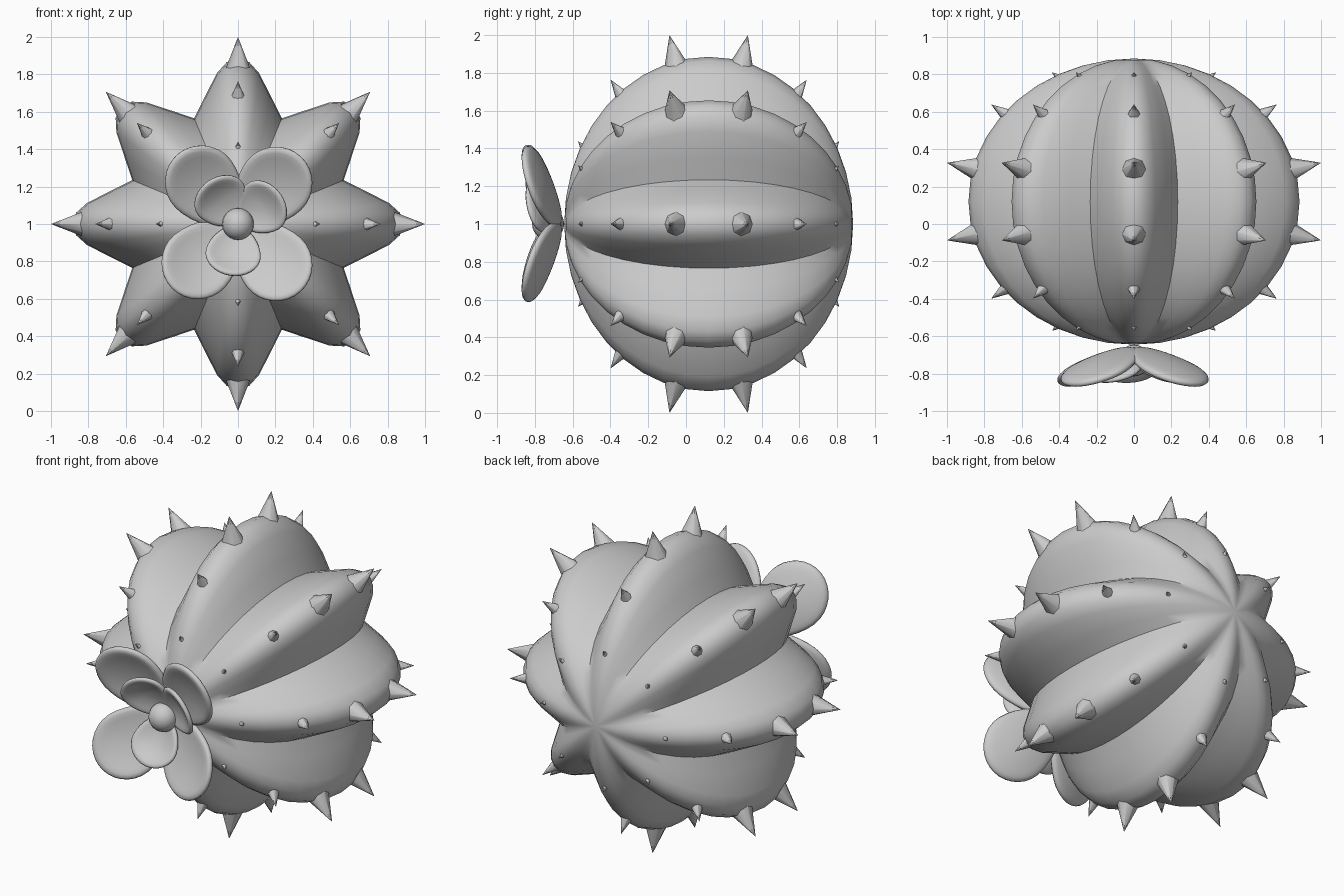
import bpy, bmesh
from math import sin, cos, pi, radians
from mathutils import Vector, Matrix

if "Cube" in bpy.data.objects:
    bpy.data.objects.remove(bpy.data.objects["Cube"])

CY, CZ = 0.12, 1.0          # body centre
RY = 0.765                  # half depth along y


def finish(bm, name, angle=45):
    bmesh.ops.recalc_face_normals(bm, faces=bm.faces)
    me = bpy.data.meshes.new(name)
    bm.to_mesh(me)
    bm.free()
    ob = bpy.data.objects.new(name, me)
    bpy.context.collection.objects.link(ob)
    bpy.ops.object.select_all(action='DESELECT')
    ob.select_set(True)
    bpy.context.view_layer.objects.active = ob
    bpy.ops.object.shade_smooth_by_angle(angle=radians(angle))
    return ob


# Ribbed body: star section swept pole to pole along y
half = [(4, .867), (8, .814), (15, .697)]
rib = [(0, .885)] + half + [(22.5, .612)] + [(45 - a, r) for a, r in reversed(half)]
section = [(radians(a + 45 * k), r) for k in range(8) for a, r in rib]
RINGS = 20
bm = bmesh.new()
rings = []
for i in range(1, RINGS):
    t = pi * i / RINGS
    rings.append([bm.verts.new((r * sin(t) * sin(a), CY - RY * cos(t), CZ + r * sin(t) * cos(a)))
                  for a, r in section])
front = bm.verts.new((0, CY - RY, CZ))
back = bm.verts.new((0, CY + RY, CZ))
n = len(section)
for j in range(n):
    k = (j + 1) % n
    bm.faces.new((front, rings[0][j], rings[0][k]))
    bm.faces.new((back, rings[-1][k], rings[-1][j]))
    for a, b in zip(rings, rings[1:]):
        bm.faces.new((a[j], b[j], b[k], a[k]))
finish(bm, "cactus_body", 50)

# Spines: three sizes, mirrored front and back on every rib
bm = bmesh.new()
for base, tip, rad in [((.165, .80), (.207, .998), .078),
                       ((.43, .635), (.518, .762), .055),
                       ((.64, .375), (.69, .437), .034)]:
    for side in (-1, 1):
        for k in range(8):
            a = k * pi / 4
            p, q = [Vector((r * sin(a), CY + side * y, CZ + r * cos(a))) for y, r in (base, tip)]
            d = q - p
            m = Matrix.Translation((p + q) / 2) @ d.to_track_quat('Z', 'Y').to_matrix().to_4x4()
            bmesh.ops.create_cone(bm, cap_ends=True, segments=8, radius1=rad, radius2=0.001,
                                  depth=d.length, matrix=m)
finish(bm, "spines", 50)


# Petals: cupped egg-shaped discs leaning out from the front pole
def petal(name, angle, length, width, y0, rise, cup, thick):
    bm = bmesh.new()
    a = radians(angle)
    seg, steps = 16, 4

    def point(t, b):
        c = cos(b)
        u = length * (.58 + t * c * (.42 if c > 0 else .56))
        v = width * t * sin(b) * (1 if c > 0 else 1 + .15 * c)
        y = y0 - rise * u / length - cup * (t * t - .5)
        return bm.verts.new((u * cos(a) - v * sin(a), y, CZ + u * sin(a) + v * cos(a)))

    mid = point(0, 0)
    loops = [[point(i / steps, 2 * pi * j / seg) for j in range(seg)] for i in range(1, steps + 1)]
    for j in range(seg):
        k = (j + 1) % seg
        bm.faces.new((mid, loops[0][j], loops[0][k]))
        for p, q in zip(loops, loops[1:]):
            bm.faces.new((p[j], q[j], q[k], p[k]))
    ob = finish(bm, name, 180)
    s = ob.modifiers.new("thickness", 'SOLIDIFY')
    s.thickness, s.offset = thick, 0
    d = ob.modifiers.new("round", 'SUBSURF')
    d.levels = d.render_levels = 1


for i, ang in enumerate((47, 131, 224, 313)):
    petal(f"outer_petal_{i + 1}", ang, .50, .205, -.645, .205, .035, .04)
for i, ang in enumerate((35, 125, 261)):
    petal(f"inner_petal_{i + 1}", ang, .28, .155, -.68, .15, .04, .03)

# Flower centre
bm = bmesh.new()
bmesh.ops.create_uvsphere(bm, u_segments=20, v_segments=12, radius=.085,
                          matrix=Matrix.Translation((0, -.73, CZ)))
finish(bm, "flower_centre", 60)
